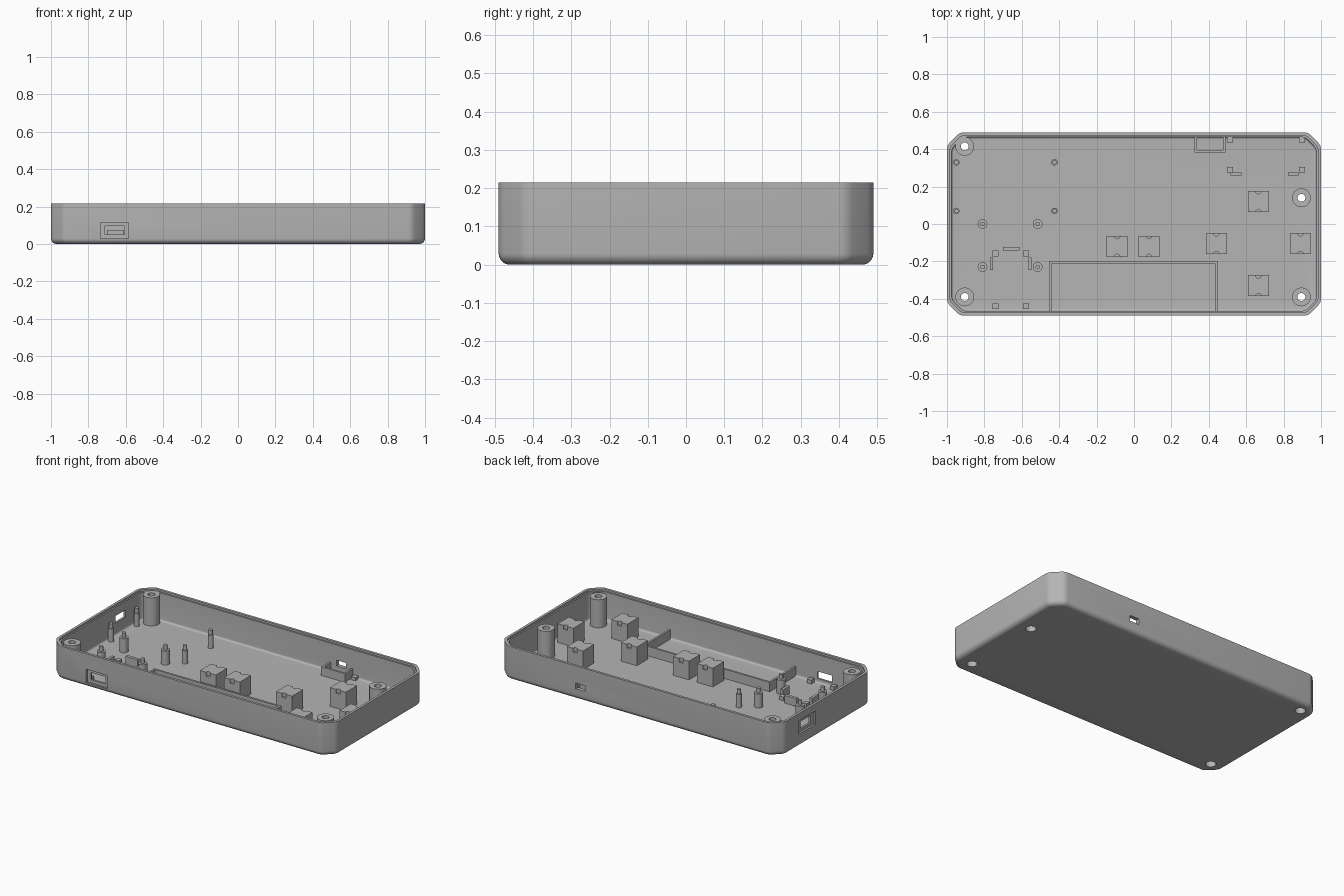
import bpy, bmesh, math

if "Cube" in bpy.data.objects:
    bpy.data.objects.remove(bpy.data.objects["Cube"])

FLOOR = 0.025
grey = bpy.data.materials.new("plastic_grey")
grey.diffuse_color = (0.46, 0.46, 0.46, 1)
grey.use_nodes = True
grey.node_tree.nodes["Principled BSDF"].inputs["Base Color"].default_value = grey.diffuse_color


def finish(bm, name):
    bmesh.ops.recalc_face_normals(bm, faces=bm.faces)
    me = bpy.data.meshes.new(name)
    bm.to_mesh(me)
    bm.free()
    ob = bpy.data.objects.new(name, me)
    me.materials.append(grey)
    bpy.context.collection.objects.link(ob)
    return ob


def box(name, x0, x1, y0, y1, z0, z1):
    bm = bmesh.new()
    bmesh.ops.create_cube(bm, size=1)
    for v in bm.verts:
        v.co = (x0 if v.co.x < 0 else x1, y0 if v.co.y < 0 else y1, z0 if v.co.z < 0 else z1)
    return finish(bm, name)


def block(name, x, y, w, d, top):
    return box(name, x - w / 2, x + w / 2, y - d / 2, y + d / 2, FLOOR - 0.005, top)


def turned(name, x, y, profile, n=32):
    """Stack of (radius, z) rings closed at both ends."""
    bm = bmesh.new()
    rings = [[bm.verts.new((x + r * math.cos(2 * math.pi * i / n),
                            y + r * math.sin(2 * math.pi * i / n), z)) for i in range(n)]
             for r, z in profile]
    for a, b in zip(rings, rings[1:]):
        for i in range(n):
            bm.faces.new((a[i], a[(i + 1) % n], b[(i + 1) % n], b[i]))
    bm.faces.new(rings[0])
    bm.faces.new(rings[-1])
    return finish(bm, name)


def tray(name, hx, hy, c, z0, z1, r):
    """Chamfered-corner prism with softened corners and rounded bottom edge."""
    bm = bmesh.new()
    pts = [(hx, -hy + c), (hx, hy - c), (hx - c, hy), (-hx + c, hy),
           (-hx, hy - c), (-hx, -hy + c), (-hx + c, -hy), (hx - c, -hy)]
    f = bm.faces.new([bm.verts.new((x, y, z0)) for x, y in pts])
    ex = bmesh.ops.extrude_face_region(bm, geom=[f])
    for g in ex["geom"]:
        if isinstance(g, bmesh.types.BMVert):
            g.co.z = z1
    up = [e for e in bm.edges if abs(e.verts[0].co.z - e.verts[1].co.z) > 0.01]
    bmesh.ops.bevel(bm, geom=up, offset=0.02, segments=4, profile=0.5, affect='EDGES')
    if r:
        low = [e for e in bm.edges if all(abs(v.co.z - z0) < 1e-5 for v in e.verts)]
        bmesh.ops.bevel(bm, geom=low, offset=r, segments=6, profile=0.5, affect='EDGES')
    return finish(bm, name)


def cut(ob, cutter):
    mod = ob.modifiers.new("cut", 'BOOLEAN')
    mod.operation, mod.solver, mod.object = 'DIFFERENCE', 'EXACT', cutter
    me = bpy.data.meshes.new_from_object(ob.evaluated_get(bpy.context.evaluated_depsgraph_get()))
    ob.modifiers.clear()
    ob.data = me
    bpy.data.objects.remove(cutter)


def smooth(ob):
    bpy.ops.object.select_all(action='DESELECT')
    ob.select_set(True)
    bpy.context.view_layer.objects.active = ob
    bpy.ops.object.shade_smooth_by_angle(angle=math.radians(30))


# Case shell with cavity and stepped rim
case = tray("case_shell", 1.0, 0.49, 0.07, 0, 0.215, 0.03)
cut(case, tray("cavity", 0.975, 0.465, 0.06, FLOOR, 0.3, 0.012))
cut(case, tray("rim_step", 0.984, 0.474, 0.064, 0.203, 0.3, 0))

# Connector openings: front and left have an outer recess, back is plain
cut(case, box("front_recess", -0.735, -0.585, -0.6, -0.478, 0.03, 0.115))
cut(case, box("front_port", -0.71, -0.607, -0.6, -0.44, 0.05, 0.096))
cut(case, box("left_recess", -1.1, -0.988, 0.115, 0.285, 0.082, 0.168))
cut(case, box("left_port", -1.1, -0.95, 0.15, 0.25, 0.102, 0.148))
cut(case, box("back_port", 0.375, 0.44, 0.44, 0.6, 0.068, 0.105))

# Screw posts, drilled and counterbored from below
for x, y in [(-0.905, 0.415), (-0.905, -0.39), (0.895, 0.14), (0.895, -0.39)]:
    post = turned("screw_post", x, y, [(0.05, 0.02), (0.05, 0.205)])
    for ob in (post, case):
        cut(ob, turned("drill", x, y, [(0.031, -0.1), (0.031, 0.06), (0.021, 0.06), (0.021, 0.4)]))
    smooth(post)
smooth(case)

# Board pins and stepped standoffs
for x in (-0.95, -0.425):
    for y in (0.07, 0.33):
        smooth(turned("board_pin", x, y, [(0.017, 0.02), (0.017, 0.11), (0.012, 0.11), (0.012, 0.14)], 20))
for x in (-0.81, -0.515):
    for y in (0.0, -0.23):
        smooth(turned("standoff", x, y, [(0.026, 0.02), (0.026, 0.115), (0.012, 0.115), (0.012, 0.145)], 20))

# Button support blocks with a notch in the front and back top edges
for x, y in [(-0.09, -0.12), (0.08, -0.12), (0.44, -0.105), (0.89, -0.105), (0.665, 0.12), (0.665, -0.33)]:
    b = block("button_block", x, y, 0.112, 0.112, 0.145)
    for s in (-1, 1):
        cut(b, turned("notch", x, y + s * 0.056, [(0.015, 0.12), (0.015, 0.2)], 16))

# Battery compartment walls
box("battery_wall_long", -0.455, 0.447, -0.212, -0.199, 0.02, 0.085)
for x in (-0.455, 0.434):
    box("battery_wall_end", x, x + 0.013, -0.47, -0.205, 0.02, 0.085)

# Switch bracket at the back opening
box("bracket_front", 0.323, 0.49, 0.383, 0.396, 0.02, 0.08)
for x in (0.323, 0.477):
    box("bracket_side", x, x + 0.013, 0.39, 0.47, 0.02, 0.08)

# Front connector board rests and guides
for x in (-0.74, -0.577):
    for y in (-0.44, -0.157):
        block("port_rest", x, y, 0.031, 0.031, 0.05)
block("port_stop", -0.657, -0.132, 0.088, 0.02, 0.075)
for x in (-0.762, -0.556):
    block("port_guide", x, -0.212, 0.018, 0.066, 0.075)

# Back right board rests and stops
for x in (0.514, 0.898):
    for y in (0.45, 0.29):
        block("board_rest", x, y, 0.031, 0.031, 0.045)
for x in (0.545, 0.852):
    block("board_stop", x, 0.267, 0.057, 0.016, 0.06)
